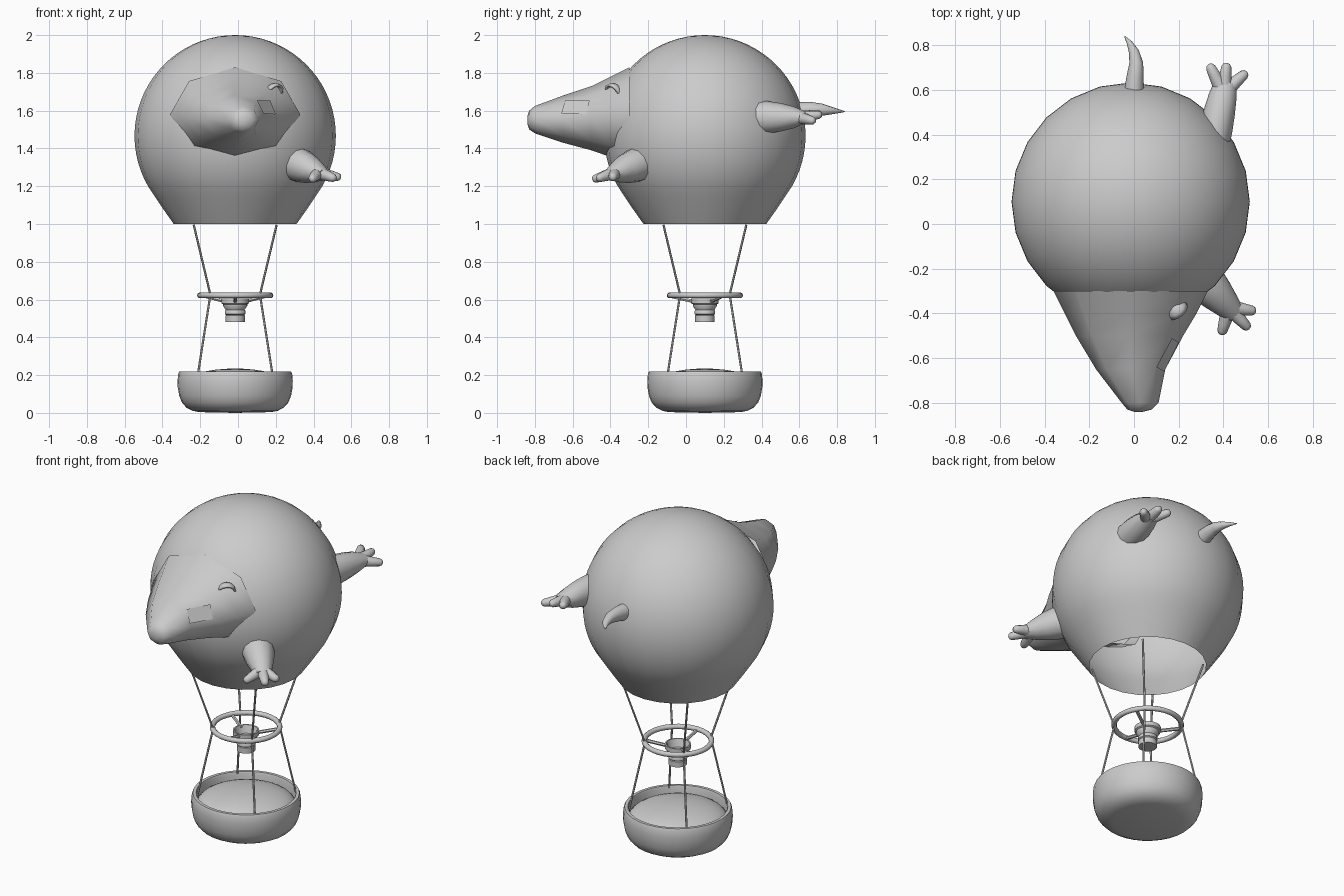
import bpy
import bmesh
from math import sin, cos, pi, radians, sqrt
from mathutils import Vector

cube = bpy.data.objects.get("Cube")
if cube:
    bpy.data.objects.remove(cube, do_unlink=True)

AXIS = Vector((-0.015, 0.1, 0))   # vertical axis shared by balloon and basket
UP = Vector((0, 0, 1))

grey = bpy.data.materials.new("plain_grey")
grey.use_nodes = True
grey.diffuse_color = (0.6, 0.6, 0.6, 1)
grey.node_tree.nodes["Principled BSDF"].inputs["Base Color"].default_value = grey.diffuse_color


def finish(name, bm, angle=50):
    """Turn a bmesh into a shaded, named object."""
    bmesh.ops.remove_doubles(bm, verts=bm.verts, dist=0.0005)
    bmesh.ops.recalc_face_normals(bm, faces=bm.faces)
    mesh = bpy.data.meshes.new(name)
    bm.to_mesh(mesh)
    bm.free()
    mesh.materials.append(grey)
    obj = bpy.data.objects.new(name, mesh)
    bpy.context.collection.objects.link(obj)
    bpy.ops.object.select_all(action='DESELECT')
    obj.select_set(True)
    bpy.context.view_layer.objects.active = obj
    bpy.ops.object.shade_smooth_by_angle(angle=radians(angle))
    return obj


def skin(bm, rings, caps=False):
    """Bridge a list of point rings with quads."""
    loops = [[bm.verts.new(p) for p in ring] for ring in rings]
    n = len(loops[0])
    for a, b in zip(loops, loops[1:]):
        for i in range(n):
            j = (i + 1) % n
            bm.faces.new((a[i], a[j], b[j], b[i]))
    if caps:
        bm.faces.new(loops[0])
        bm.faces.new(loops[-1])


def ellipse(centre, u, v, sides):
    turns = [2 * pi * i / sides for i in range(sides)]
    return [Vector(centre) + u * cos(t) + v * sin(t) for t in turns]


def lathe(name, profile, sides=24):
    """Revolve (radius, height) points round the main axis."""
    bm = bmesh.new()
    skin(bm, [ellipse(AXIS + UP * z, Vector((r, 0, 0)), Vector((0, r, 0)), sides)
              for r, z in profile])
    return finish(name, bm)


def tube(bm, path, widths, heights=None, sides=12):
    """Sweep a tapering elliptical section along a path."""
    pts = [Vector(p) for p in path]
    heights = heights or widths
    rings = []
    for i, p in enumerate(pts):
        along = (pts[min(i + 1, len(pts) - 1)] - pts[max(i - 1, 0)]).normalized()
        side = along.cross(UP).normalized()
        rings.append(ellipse(p, side * widths[i], side.cross(along) * heights[i], sides))
    skin(bm, rings, caps=True)


# Balloon envelope: sphere flowing into an open neck
R, MID = 0.533, 1.467
sphere = [(R * sin(t), MID + R * cos(t)) for t in (radians(a) for a in range(0, 121, 5))]
lathe("balloon_envelope", sphere + [(0.425, 1.145), (0.385, 1.085), (0.325, 1.0)])

# Head: tapering eight-sided snout (y, left, right, bottom, top)
head = bmesh.new()
sections = [(-0.30, -0.36, 0.33, 1.33, 1.83), (-0.40, -0.31, 0.28, 1.355, 1.78),
            (-0.50, -0.26, 0.22, 1.39, 1.73), (-0.65, -0.17, 0.14, 1.43, 1.68),
            (-0.80, -0.055, 0.11, 1.48, 1.625), (-0.83, -0.03, 0.08, 1.50, 1.60),
            (-0.84, 0.0, 0.04, 1.53, 1.57), (-0.84, 0.02, 0.02, 1.55, 1.55)]
skin(head, [ellipse(((l + r) / 2, y, (b + t) / 2), Vector(((r - l) / 2, 0, 0)),
                    Vector((0, 0, (t - b) / 2)), 8) for y, l, r, b, t in sections])
finish("head", head, 80)

# Eye: thin flat panel on the left cheek
eye = bmesh.new()
eye.faces.new([eye.verts.new(p) for p in (
    (0.17, -0.51, 1.655), (0.10, -0.64, 1.655), (0.135, -0.66, 1.585), (0.20, -0.53, 1.58))])
finish("eye_panel", eye)

# Ear: thick cupped half shell opening forward and outward
ear = bmesh.new()
bmesh.ops.create_uvsphere(ear, u_segments=12, v_segments=8, radius=0.052)
bmesh.ops.delete(ear, geom=[v for v in ear.verts if v.co.z < -0.01], context='VERTS')
ear_obj = finish("left_ear", ear)
ear_obj.rotation_euler = Vector((-0.5, 0.6, 0.5)).to_track_quat('Z', 'Y').to_euler()
ear_obj.location = (0.197, -0.39, 1.695)
shell = ear_obj.modifiers.new("thickness", 'SOLIDIFY')
shell.thickness = 0.012


def limb(name, start, wrist, widths, heights, tips):
    """Tapered limb ending in rounded digits."""
    bm = bmesh.new()
    start, wrist = Vector(start), Vector(wrist)
    n = len(widths) - 1
    tube(bm, [start.lerp(wrist, i / n) for i in range(n + 1)], widths, heights)
    root = start.lerp(wrist, 0.82)
    for tip in tips:
        steps = (0, 0.6, 0.88, 0.97, 1)
        tube(bm, [root.lerp(Vector(tip), s) for s in steps],
             (0.036, 0.027, 0.022, 0.015, 0.005), sides=10)
    finish(name, bm, 60)


limb("left_front_limb", (0.29, -0.23, 1.325), (0.455, -0.405, 1.26),
     (0.092, 0.09, 0.078, 0.062, 0.045), (0.092, 0.09, 0.078, 0.058, 0.03),
     [(0.545, -0.39, 1.245), (0.515, -0.47, 1.24), (0.39, -0.495, 1.235)])
limb("left_back_limb", (0.355, 0.37, 1.565), (0.41, 0.635, 1.565),
     (0.075, 0.074, 0.07, 0.063, 0.05), (0.088, 0.085, 0.075, 0.058, 0.03),
     [(0.335, 0.715, 1.585), (0.415, 0.72, 1.58), (0.505, 0.68, 1.545)])

# Tail: curved tapering spike
tail = bmesh.new()
tube(tail, [(0, 0.59, 1.595), (0.005, 0.66, 1.605), (0.01, 0.72, 1.605),
            (0.0, 0.77, 1.60), (-0.02, 0.81, 1.597), (-0.042, 0.84, 1.595)],
     (0.045, 0.038, 0.031, 0.023, 0.013, 0.002), (0.05, 0.042, 0.032, 0.02, 0.01, 0.002))
finish("tail", tail, 60)

# Burner ring and its three spokes
ring = [(0.187 + 0.015 * cos(a), 0.622 + 0.015 * sin(a))
        for a in (2 * pi * i / 10 for i in range(11))]
lathe("burner_ring", ring, 32)
spokes = bmesh.new()
for k in range(3):
    a = -pi / 2 + k * 2 * pi / 3
    out = Vector((cos(a), sin(a), 0))
    tube(spokes, [AXIS + out * 0.06 + UP * 0.59, AXIS + out * 0.185 + UP * 0.618],
         (0.01, 0.01), sides=6)
finish("burner_spokes", spokes)

# Burner: stepped nozzle with an open cup
lathe("burner", [(0, 0.482), (0.052, 0.482), (0.052, 0.515), (0.047, 0.518), (0.054, 0.523),
                 (0.054, 0.54), (0.05, 0.545), (0.064, 0.567), (0.064, 0.575), (0.073, 0.58),
                 (0.073, 0.605), (0.065, 0.605), (0.05, 0.56), (0, 0.56)])

# Four ropes on the diagonals, from neck to ring to basket
ropes = bmesh.new()
for k in range(4):
    a = pi / 4 + k * pi / 2
    out = Vector((cos(a), sin(a), 0))
    for (r0, z0), (r1, z1) in (((0.31, 0.995), (0.187, 0.63)), ((0.187, 0.62), (0.28, 0.2))):
        tube(ropes, [AXIS + out * r0 + UP * z0, AXIS + out * r1 + UP * z1],
             (0.006, 0.006), sides=6)
finish("ropes", ropes)

# Basket: rounded bowl with a rim, and a domed cushion inside
lathe("basket", [(0, 0), (0.19, 0.004), (0.225, 0.011), (0.258, 0.028), (0.282, 0.055),
                 (0.296, 0.09), (0.304, 0.135), (0.305, 0.17), (0.302, 0.205), (0.296, 0.22),
                 (0.278, 0.22), (0.274, 0.21), (0.274, 0.12)], 32)
lathe("basket_cushion", [(0.275 * sin(t), 0.15 + 0.085 * cos(t))
                         for t in (pi / 2 * i / 8 for i in range(9))], 32)
